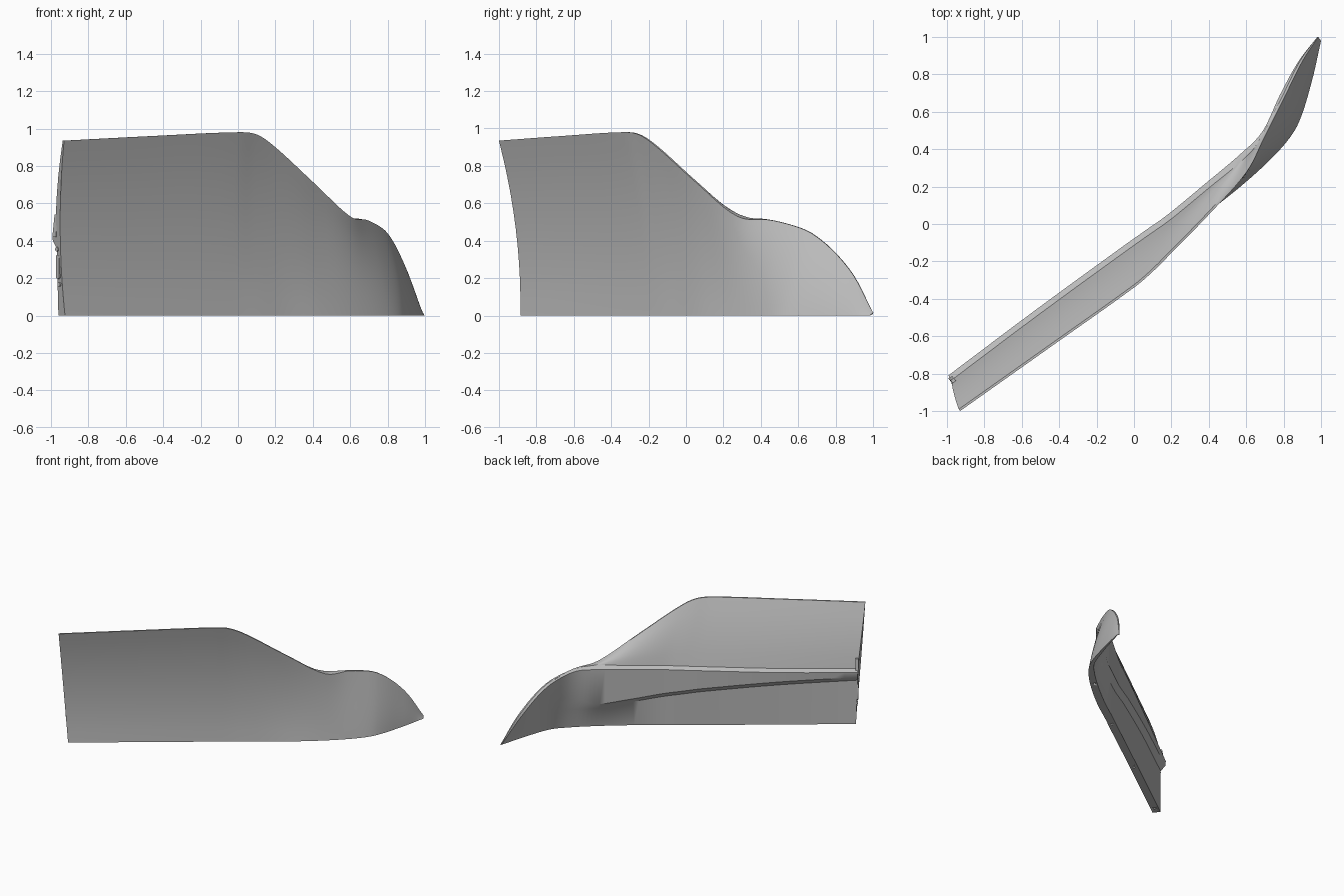
import bpy, bmesh, math
from mathutils import Vector, Matrix

if "Cube" in bpy.data.objects:
    bpy.data.objects.remove(bpy.data.objects["Cube"], do_unlink=True)

grey = bpy.data.materials.new("plain_grey")
grey.use_nodes = True
grey.diffuse_color = (0.5, 0.5, 0.5, 1)
grey.node_tree.nodes["Principled BSDF"].inputs["Base Color"].default_value = (0.5, 0.5, 0.5, 1)

UP = Vector((0, 0, 1))

# Guide lines along the panel, from the square end to the pointed tail
bottom = [(-.925, -.885), (-.45, -.54), (0, -.215), (.12, -.13), (.25, -.035), (.45, .105),
          (.65, .27), (.8, .42), (.88, .54), (.95, .76), (1, .98)]
top = [(-.93, -1, .935), (-.45, -.66, .96), (0, -.34, .98), (.1, -.255, .968), (.2, -.155, .9),
       (.4, .05, .715), (.6, .275, .53), (.7, .47, .507), (.8, .67, .44), (.9, .87, .25),
       (.985, 1, .015)]
ledge = [(-.993, -.81, .44), (-.52, -.455, .45), (-.06, -.12, .47), (.06, -.035, .475),
         (.18, .05, .48), (.38, .215, .49), (.57, .375, .5), (.69, .5, .49), (.78, .69, .42),
         (.88, .87, .23), (.98, 1, .008)]
hollow = [.08, .08, .08, .08, .07, .05, .01, -.02, -.03, -.02, 0]   # inward bow of the skin
lip_low = [.4, .37, .32, .3, .28, .24, .2, .2, .17, .1, .004]      # height under the ledge lip
tail_mix = [0, 0, 0, 0, 0, 0, .1, .6, 1, 1, 1]                     # lip fades into a thin shell
flange = [.06, .06, .06, .06, .06, .06, .055, .045, .03, .02, .008]

bottom = [Vector((x, y, 0)) for x, y in bottom]
top = [Vector(p) for p in top]
ledge = [Vector(p) for p in ledge]
LAST = len(bottom) - 1


def outward(i):
    d = bottom[min(i + 1, LAST)] - bottom[max(i - 1, 0)]
    return d.cross(UP).normalized()


def bow(a, b, shift, steps):
    """Quadratic arc from a to b, its control point moved by shift."""
    c = (a + b) / 2 + shift
    return [a * (1 - t) ** 2 + c * 2 * t * (1 - t) + b * t * t
            for t in (k / steps for k in range(steps + 1))]


def section(i):
    """Closed cross-section: outer skin, inner window face, ledge, lip, flange."""
    n, b, t, l = outward(i), bottom[i], top[i], ledge[i]
    m = tail_mix[i]
    skin = bow(b, t, -n * hollow[i], 10)
    rim = t - n * .012 * (1 if i < LAST else .3)
    shelf = (l + n * .03 + UP * .02).lerp(l.lerp(rim, .5), m)
    inside = bow(rim, shelf, -n * .03 * (1 - m), 5)
    foot = b - n * flange[i]
    lip = Vector((l.x, l.y, lip_low[i])) + n * .005
    recess = lip + n * .035 - UP * .04
    thin = bow(l, foot, n * .01, 3)
    return skin + inside + [l, lip.lerp(thin[1], m), recess.lerp(thin[2], m), foot]


def loft_rings(rings, stops, steps):
    """Smooth rings between the key sections."""
    def slope(i, j):
        a, c = max(i - 1, 0), min(i + 1, LAST)
        return (rings[c][j] - rings[a][j]) / (stops[c] - stops[a])
    out = []
    for i in range(LAST):
        h = stops[i + 1] - stops[i]
        for k in range(steps):
            t = k / steps
            s = t * t * (3 - 2 * t)
            out.append([rings[i][j] * (1 - s) + rings[i + 1][j] * s
                        + slope(i, j) * h * t * (1 - t) ** 2
                        - slope(i + 1, j) * h * t * t * (1 - t)
                        for j in range(len(rings[0]))])
    return out + [rings[-1]]


def finish(name, bm, angle=35):
    bmesh.ops.recalc_face_normals(bm, faces=bm.faces[:])
    me = bpy.data.meshes.new(name)
    bm.to_mesh(me)
    bm.free()
    me.materials.append(grey)
    ob = bpy.data.objects.new(name, me)
    bpy.context.collection.objects.link(ob)
    bpy.ops.object.select_all(action='DESELECT')
    ob.select_set(True)
    bpy.context.view_layer.objects.active = ob
    bpy.ops.object.shade_smooth_by_angle(angle=math.radians(angle))
    return ob


# Side panel body
stops = [0]
for a, b in zip(bottom, bottom[1:]):
    stops.append(stops[-1] + (b - a).length)
keys = [section(i) for i in range(LAST + 1)]
bm = bmesh.new()
grid = []
for ring in loft_rings(keys, stops, 6):
    grid.append([bm.verts.new((p.x, p.y, max(p.z, 0))) for p in ring])
size = len(grid[0])
for r, q in zip(grid, grid[1:]):
    for j in range(size):
        k = (j + 1) % size
        bm.faces.new((r[j], r[k], q[k], q[j]))
bm.faces.new(grid[0])
bm.faces.new(grid[-1])
panel = finish("side_panel", bm)

# Fixing details on the square end: rods lying flat against the end face
across = Vector((-.6, .8, 0))
away = Vector((-.8, -.6, 0))


def end_plate(name, z, radius, height):
    """Rounded plate on the end face, centred on its width at height z."""
    f = z / ledge[0].z
    skin_edge = min(keys[0][:11], key=lambda p: abs(p.z - z))
    inner = keys[0][-1].lerp(ledge[0], f)
    centre = (skin_edge + inner) / 2
    bm = bmesh.new()
    loops = []
    for depth in (-.006, .004):
        loop = []
        for k in range(16):
            a = 2 * math.pi * (k + .5) / 16
            rise = math.copysign(height, math.sin(a)) + radius * math.sin(a)
            side = across * radius * math.cos(a)
            loop.append(bm.verts.new(centre + side + away * depth + UP * rise))
        loops.append(loop)
        bm.faces.new(loop)
    for k in range(16):
        j = (k + 1) % 16
        bm.faces.new((loops[0][k], loops[0][j], loops[1][j], loops[1][k]))
    finish(name, bm)


end_plate("latch_slot", .24, .015, .05)
end_plate("upper_fixing", .335, .012, 0)
end_plate("lower_fixing", .145, .012, 0)

# Wedge-shaped catch beside the ledge
bm = bmesh.new()
bmesh.ops.create_cube(bm, size=1, matrix=Matrix.Translation((-.975, -.83, .48))
                      @ Matrix.Rotation(math.atan2(.6, .8), 4, 'Z')
                      @ Matrix.Diagonal((.022, .03, .12, 1)))
for v in bm.verts:
    if v.co.z > .5:
        v.co += Vector((.012, -.012, 0))
finish("end_catch", bm)

# Screw holes along the bottom flange
bm = bmesh.new()
for i, f in ((0, .1), (1, .2), (3, .5), (6, .2)):
    p = bottom[i].lerp(bottom[i + 1], f) - outward(i) * .03
    bmesh.ops.create_cone(bm, cap_ends=True, segments=12, radius1=.009, radius2=.009,
                          depth=.04, matrix=Matrix.Translation(p))
cutter = finish("screw_hole_cutter", bm)
cutter.hide_render = True
cutter.hide_set(True)
cut = panel.modifiers.new("screw_holes", 'BOOLEAN')
cut.operation = 'DIFFERENCE'
cut.solver = 'EXACT'
cut.object = cutter
